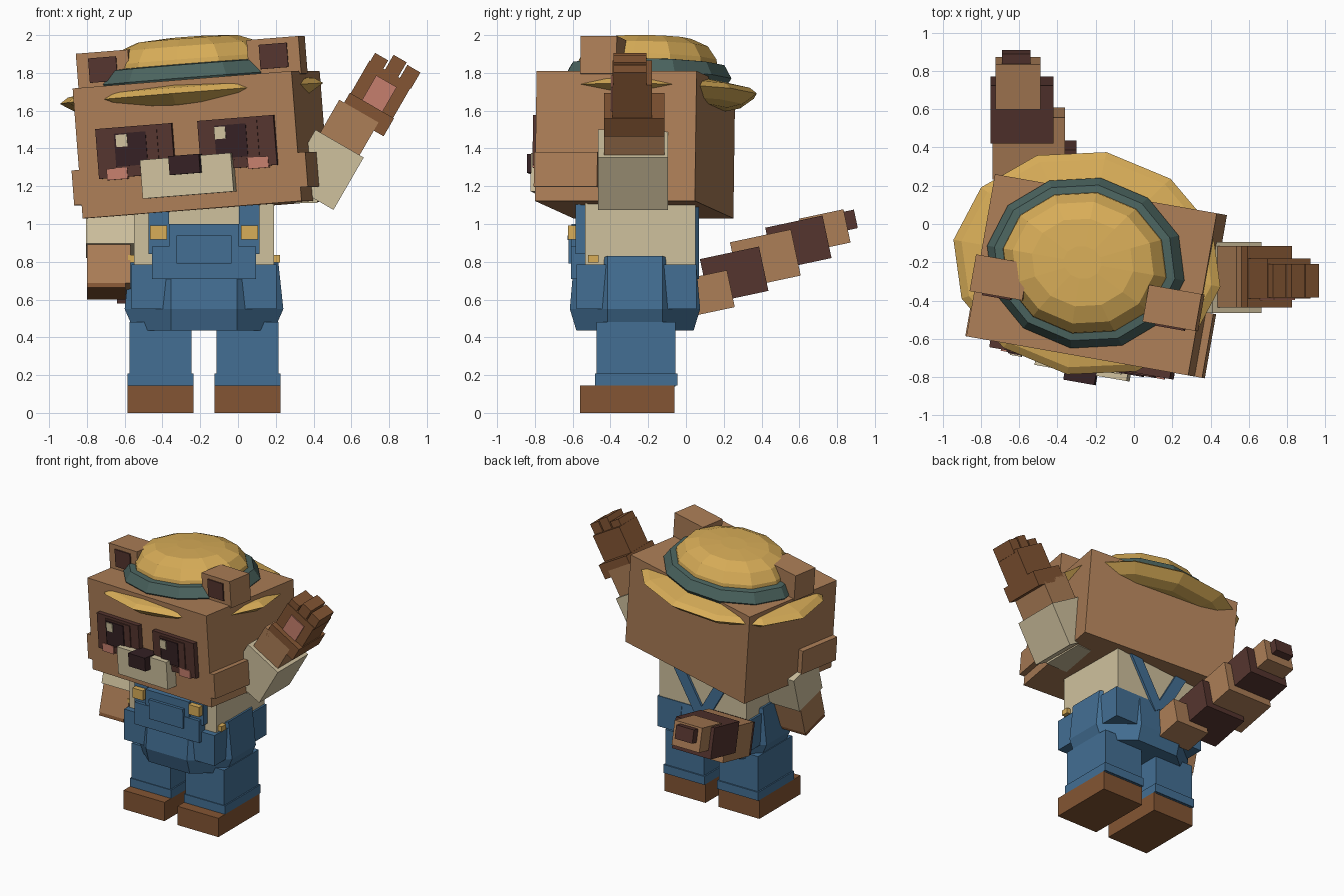
import bpy, bmesh, math
from mathutils import Matrix, Vector

cube = bpy.data.objects.get("Cube")
if cube:
    bpy.data.objects.remove(cube, do_unlink=True)


def material(name, hex_code):
    """Flat colour given as an sRGB hex string, stored as linear values."""
    rgb = [int(hex_code[i:i + 2], 16) / 255 for i in (0, 2, 4)]
    lin = [c / 12.92 if c < 0.04 else ((c + 0.055) / 1.055) ** 2.4 for c in rgb]
    m = bpy.data.materials.new(name)
    m.use_nodes = True
    m.diffuse_color = (*lin, 1)
    m.node_tree.nodes["Principled BSDF"].inputs["Base Color"].default_value = (*lin, 1)
    return m


FUR = material("tan fur", "AC7E57")
DARK = material("dark brown fur", "55352F")
BLACK = material("near black", "352124")
CREAM = material("cream", "CFC19E")
BLUE = material("denim blue", "436F94")
BROWN = material("leather brown", "835533")
GOLD = material("straw gold", "D8AD58")
TEAL = material("teal band", "4B645F")
PINK = material("pink", "C67F6D")

I = Matrix.Identity(4)


def rot(degrees, axis):
    return Matrix.Rotation(math.radians(degrees), 4, axis)


def finish(name, bm, mat, frame):
    bmesh.ops.recalc_face_normals(bm, faces=bm.faces)
    bm.transform(frame)
    me = bpy.data.meshes.new(name)
    bm.to_mesh(me)
    bm.free()
    me.materials.append(mat)
    ob = bpy.data.objects.new(name, me)
    bpy.context.scene.collection.objects.link(ob)
    return ob


def box(name, center, size, mat, frame=I):
    bm = bmesh.new()
    bmesh.ops.create_cube(bm, size=1)
    return finish(name, bm, mat, frame @ Matrix.Translation(center) @ Matrix.Diagonal((*size, 1)))


def span(name, x, y, z, mat, frame=I):
    """Box given by its (low, high) limits on each axis."""
    lims = (x, y, z)
    return box(name, [(a + b) / 2 for a, b in lims], [b - a for a, b in lims], mat, frame)


def loft(name, rings, mat, frame=I):
    """Skin a list of equal rings of points and cap both ends."""
    bm = bmesh.new()
    loops = [[bm.verts.new(p) for p in ring] for ring in rings]
    n = len(loops[0])
    for a, b in zip(loops, loops[1:]):
        for i in range(n):
            j = (i + 1) % n
            bm.faces.new((a[i], a[j], b[j], b[i]))
    bm.faces.new(loops[0])
    bm.faces.new(loops[-1])
    return finish(name, bm, mat, frame)


def oval_rings(profile, ratio, n=12):
    return [[(r * math.cos(math.tau * i / n), r * ratio * math.sin(math.tau * i / n), z)
             for i in range(n)] for r, z in profile]


BODY = Matrix.Translation((-0.18, -0.27, 0))
SIDES = (("right", -1), ("left", 1))

# Legs and shoes
for side, s in SIDES:
    cx = s * 0.23
    box(side + "_shoe", (cx, -0.04, 0.0725), (0.35, 0.5, 0.145), BROWN, BODY)
    box(side + "_leg", (cx, 0.005, 0.31), (0.33, 0.42, 0.34), BLUE, BODY)
    box(side + "_cuff", (cx, 0.007, 0.177), (0.35, 0.436, 0.065), BLUE, BODY)

# Trousers: eight-sided, with raised side panels
def trouser_ring(hx, hy, z, side_z):
    a, b = 0.175, 0.145
    return [(a, -hy, z), (hx, -b, side_z), (hx, b, side_z), (a, hy, z),
            (-a, hy, z), (-hx, b, side_z), (-hx, -b, side_z), (-a, -hy, z)]

loft("trousers", [trouser_ring(0.37, 0.31, 0.435, 0.435), trouser_ring(0.42, 0.345, 0.55, 0.55),
                  trouser_ring(0.39, 0.325, 0.78, 0.83)], BLUE, BODY)
span("waist", (-0.385, 0.385), (-0.31, 0.325), (0.55, 0.785), BLUE, BODY)

# Shirt, bib, straps and buckles
span("shirt", (-0.37, 0.37), (-0.265, 0.32), (0.7, 1.15), CREAM, BODY)
span("bib_lower", (-0.275, 0.275), (-0.34, -0.25), (0.71, 0.88), BLUE, BODY)
span("bib_upper", (-0.185, 0.185), (-0.335, -0.25), (0.8, 1.0), BLUE, BODY)
span("bib_pocket", (-0.145, 0.145), (-0.352, -0.33), (0.79, 0.915), BLUE, BODY)
span("pocket_flap", (-0.145, 0.145), (-0.357, -0.33), (0.915, 0.94), BLUE, BODY)
for side, s in SIDES:
    box(side + "_front_strap", (s * 0.24, -0.285, 0.99), (0.11, 0.06, 0.3), BLUE, BODY)
    box(side + "_buckle", (s * 0.24, -0.335, 0.955), (0.09, 0.04, 0.075), GOLD, BODY)
    box(side + "_hip_button", (s * 0.383, -0.22, 0.815), (0.04, 0.055, 0.04), GOLD, BODY)
    tilt = Matrix.Translation((s * 0.12, 0.323, 0.93)) @ rot(s * 30, "Y")
    box(side + "_back_strap", (0, 0, 0), (0.085, 0.03, 0.46), BLUE, BODY @ tilt)

# Lowered arm
ARM_R = Matrix.Translation((-0.685, -0.31, 1.1)) @ rot(-15, "X")
span("right_sleeve", (-0.12, 0.15), (-0.145, 0.145), (-0.25, 0.02), CREAM, ARM_R)
span("right_forearm", (-0.115, 0.115), (-0.125, 0.125), (-0.46, -0.25), FUR, ARM_R)
span("right_paw", (-0.115, 0.09), (-0.12, 0.12), (-0.485, -0.46), BROWN, ARM_R)

# Raised waving arm
box("left_shoulder", (0.27, -0.28, 1.2), (0.3, 0.34, 0.18), CREAM)
ARM_L = Matrix.Translation((0.37, -0.28, 1.13)) @ rot(30, "Y")
span("left_sleeve", (-0.15, 0.145), (-0.185, 0.185), (0.02, 0.34), CREAM, ARM_L)
span("left_forearm", (-0.12, 0.12), (-0.155, 0.165), (0.3, 0.54), FUR, ARM_L)
span("left_wrist", (-0.09, 0.18), (-0.155, 0.165), (0.49, 0.6), BROWN, ARM_L)
span("left_palm", (-0.085, 0.175), (-0.11, 0.1), (0.56, 0.8), BROWN, ARM_L)
span("palm_pad", (-0.015, 0.11), (-0.118, -0.1), (0.585, 0.75), PINK, ARM_L)
for i, top in enumerate((0.85, 0.89, 0.88)):
    x = -0.04 + i * 0.09
    span(f"left_finger_{i + 1}", (x - 0.04, x + 0.04), (-0.105, 0.07), (0.78, top), BROWN, ARM_L)

# Ringed tail: each block is (centre, size)
tail = [((-0.32, 0.13, 0.635), (0.28, 0.22, 0.2)), ((-0.47, 0.255, 0.73), (0.34, 0.32, 0.24)),
        ((-0.55, 0.42, 0.815), (0.38, 0.33, 0.25)), ((-0.585, 0.595, 0.9), (0.33, 0.31, 0.23)),
        ((-0.605, 0.735, 0.965), (0.235, 0.24, 0.18)), ((-0.615, 0.865, 1.02), (0.15, 0.07, 0.1))]
for i, (c, size) in enumerate(tail):
    frame = Matrix.Translation(c) @ rot(12, "X")
    box(f"tail_block_{i + 1}", (0, 0, 0), size, DARK if i % 2 else FUR, frame)

# Head, turned and tilted
HEAD = Matrix.Translation((-0.195, -0.27, 1.42)) @ rot(-10, "Z") @ rot(-4.5, "Y")
box("head", (0, 0, 0), (1.18, 0.86, 0.69), FUR, HEAD)


def face_plate(name, x, z, w, h, depth, mat):
    """Block standing proud of the front of the head."""
    span(name, (x - w / 2, x + w / 2), (-0.43 - depth, -0.42), (z - h / 2, z + h / 2), mat, HEAD)


face_plate("muzzle", 0, -0.165, 0.49, 0.205, 0.085, CREAM)
face_plate("nose", 0, -0.105, 0.165, 0.1, 0.135, BLACK)
for side, s in SIDES:
    face_plate(side + "_eye_patch", s * 0.275, -0.012, 0.41, 0.265, 0.035, DARK)
    face_plate(side + "_eye_rim", s * 0.27, 0.0, 0.24, 0.2, 0.042, DARK)
    face_plate(side + "_eye", s * 0.27 - 0.025, 0.0, 0.17, 0.175, 0.049, BLACK)
    face_plate(side + "_eye_glint", s * 0.265 - 0.075, 0.048, 0.06, 0.065, 0.056, CREAM)
    face_plate(side + "_blush", s * 0.38, -0.125, 0.11, 0.06, 0.043, PINK)
    box(side + "_cheek", (s * 0.6, -0.26, -0.18), (0.06, 0.34, 0.185), FUR, HEAD)
    box(side + "_ear", (s * 0.46, -0.097, 0.43), (0.28, 0.195, 0.2), FUR, HEAD)
    box(side + "_inner_ear", (s * 0.46, -0.195, 0.435), (0.15, 0.018, 0.13), DARK, HEAD)

# Straw hat
HAT = HEAD @ Matrix.Translation((-0.04, 0.055, 0))
loft("hat_brim", oval_rings([(0.52, 0.2), (0.62, 0.22), (0.71, 0.275), (0.665, 0.305), (0.5, 0.335)],
                            0.83), GOLD, HAT)
loft("hat_band", oval_rings([(0.5, 0.32), (0.525, 0.355), (0.48, 0.425), (0.43, 0.43)], 0.86), TEAL, HAT)
loft("hat_crown", oval_rings([(0.44, 0.4), (0.43, 0.455), (0.375, 0.525), (0.27, 0.565), (0.1, 0.575)],
                             0.86), GOLD, HAT)
